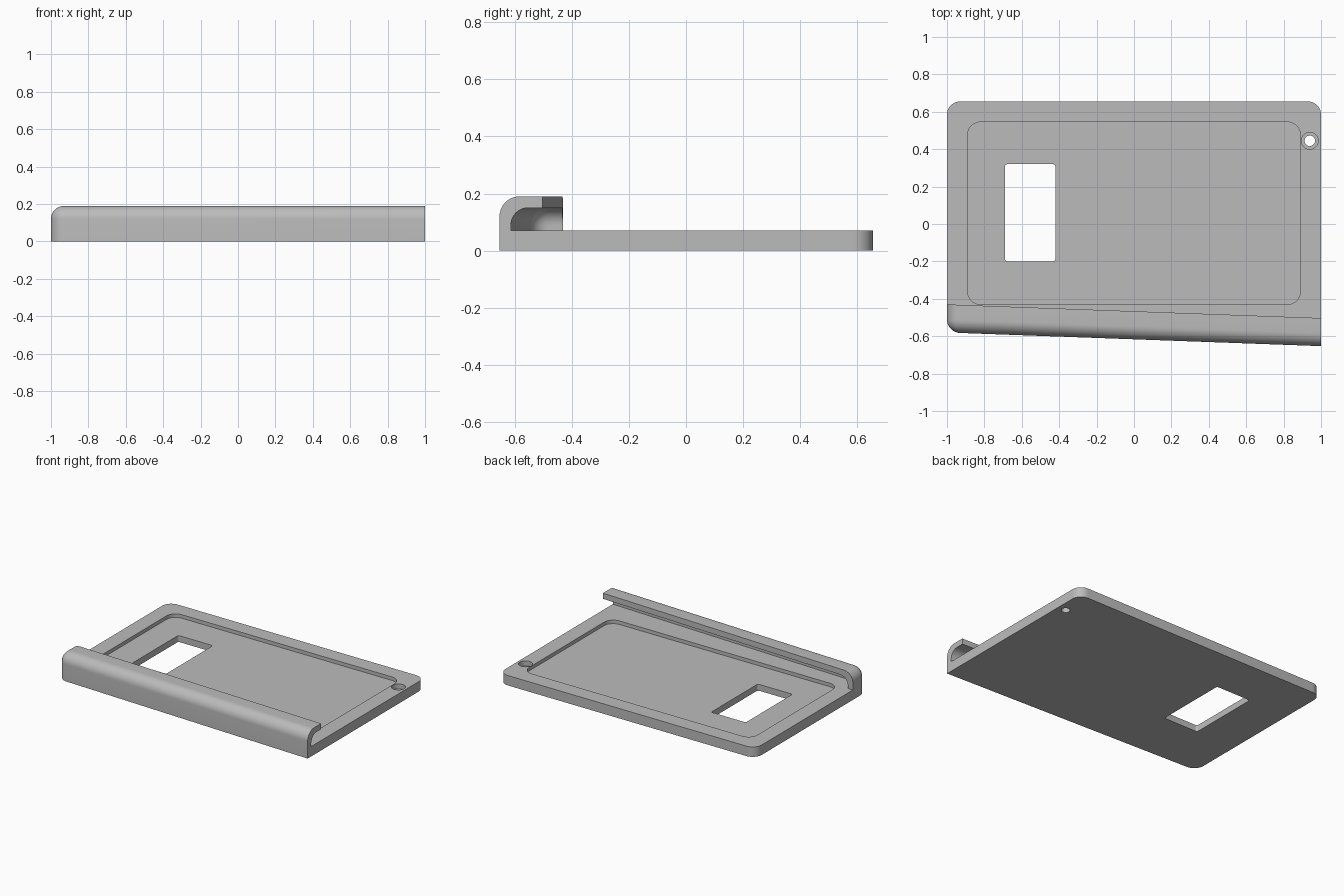
import bpy, bmesh
from mathutils import Vector

if "Cube" in bpy.data.objects:
    bpy.data.objects.remove(bpy.data.objects["Cube"], do_unlink=True)

SLOPE = 0.0365          # how far the front edge runs forward per unit of x
BACK, FRONT, LIP_EDGE = 0.655, -0.58, -0.43
PLATE_TOP, LIP_TOP = 0.07, 0.19


def block(name, low, high, radius=0, rounded=None, slanted=False):
    """Box with chosen edges rounded; its front can follow the slanted edge."""
    bm = bmesh.new()
    bmesh.ops.create_cube(bm, size=1)
    low, high = Vector(low), Vector(high)
    for v in bm.verts:
        v.co = [a + (b - a) * (c + 0.5) for a, b, c in zip(low, high, v.co)]
    if rounded:
        mid = (low + high) / 2
        edges = []
        for e in bm.edges:
            centre = (e.verts[0].co + e.verts[1].co) / 2 - mid
            side = [0 if abs(c) < 1e-5 else (1 if c > 0 else -1) for c in centre]
            if rounded(*side):
                edges.append(e)
        bmesh.ops.bevel(bm, geom=edges, offset=radius, segments=10,
                        profile=0.5, affect='EDGES', clamp_overlap=False)
    if slanted:
        for v in bm.verts:
            if v.co.y < 0:
                v.co.y -= SLOPE * (v.co.x + 1)
    bmesh.ops.recalc_face_normals(bm, faces=bm.faces)
    mesh = bpy.data.meshes.new(name)
    bm.to_mesh(mesh)
    bm.free()
    obj = bpy.data.objects.new(name, mesh)
    bpy.context.collection.objects.link(obj)
    return obj


def drill(name, radius, bottom):
    """Round cutter at the corner hole."""
    top = 0.3
    bpy.ops.mesh.primitive_cylinder_add(vertices=40, radius=radius, depth=top - bottom,
                                        location=(0.94, 0.445, (top + bottom) / 2))
    bpy.context.object.name = name
    return bpy.context.object


def upright(x, y, z):
    return z == 0


def outer_rounding(x, y, z):
    # upright corners except front left, plus the top front and top right-hand edges
    if z == 0:
        return not (x == 1 and y == -1)
    return z == 1 and (y == -1 or x == -1)


def pocket_rounding(x, y, z):
    return (x, y, z) in {(-1, -1, 0), (0, -1, 1), (-1, 0, 1)}


# One block holds the plate and the folded lip
tray = block("tray_with_folded_lip", (-1, FRONT, 0), (1, BACK, LIP_TOP),
             0.07, outer_rounding, slanted=True)

# Cutters, in the order they are used
cutters = [
    block("space_above_plate", (-1.2, LIP_EDGE, PLATE_TOP), (1.2, 1, 0.4), slanted=True),
    block("lip_pocket", (-0.96, FRONT + 0.04, PLATE_TOP), (1.2, -0.3, 0.15),
          0.06, pocket_rounding, slanted=True),
    block("shallow_recess", (-0.89, -0.43, 0.045), (0.89, 0.545, 0.1), 0.07, upright),
    block("window_opening", (-0.69, -0.2, -0.1), (-0.42, 0.32, 0.1), 0.015, upright),
    drill("hole_counterbore", 0.045, 0.035),
    drill("corner_hole", 0.028, -0.1),
]

bpy.ops.object.select_all(action='DESELECT')
bpy.context.view_layer.objects.active = tray
tray.select_set(True)
for cutter in cutters:
    cutter.hide_render = True
    mod = tray.modifiers.new(cutter.name, 'BOOLEAN')
    mod.operation = 'DIFFERENCE'
    mod.solver = 'EXACT'
    mod.object = cutter
    bpy.ops.object.modifier_apply(modifier=mod.name)
for cutter in cutters:
    bpy.data.objects.remove(cutter, do_unlink=True)

# Colour and shading
grey = bpy.data.materials.new("light_grey")
grey.use_nodes = True
colour = (0.5, 0.5, 0.5, 1)
grey.diffuse_color = colour
grey.node_tree.nodes["Principled BSDF"].inputs["Base Color"].default_value = colour
tray.data.materials.clear()
tray.data.materials.append(grey)
bpy.ops.object.shade_smooth_by_angle(angle=0.52)
